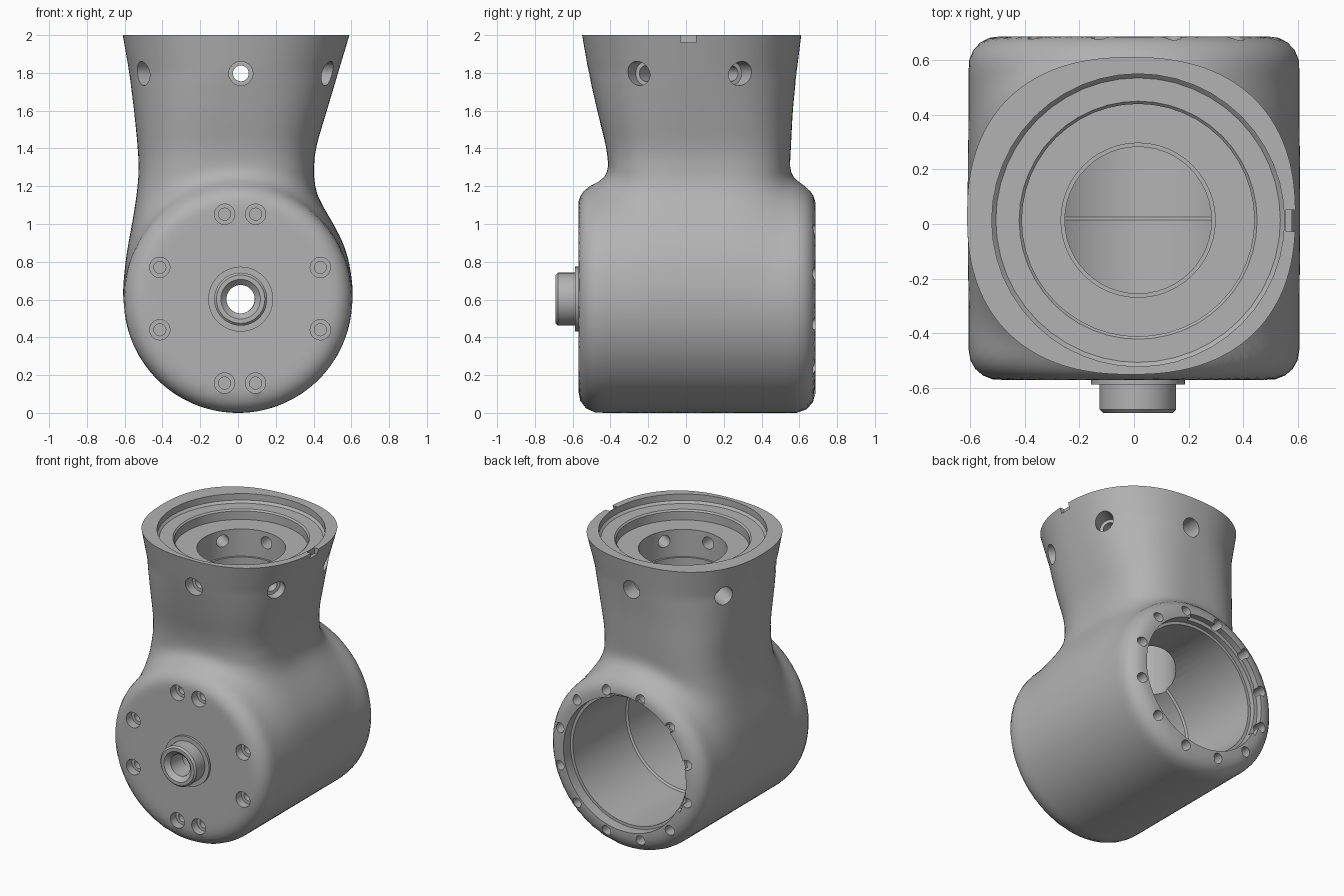
import bpy, bmesh
from math import sin, cos, pi, hypot, radians
from mathutils import Matrix, Vector

if "Cube" in bpy.data.objects:
    bpy.data.objects.remove(bpy.data.objects["Cube"])

grey = bpy.data.materials.new("plain grey")
grey.use_nodes = True
colour = (0.45, 0.45, 0.45, 1)
grey.diffuse_color = colour
grey.node_tree.nodes["Principled BSDF"].inputs["Base Color"].default_value = colour

AXIS_Z = 0.605          # height of the barrel axis
SEG = 144               # points around the housing


def make(name, bm):
    bmesh.ops.recalc_face_normals(bm, faces=bm.faces)
    me = bpy.data.meshes.new(name)
    bm.to_mesh(me)
    bm.free()
    me.materials.append(grey)
    ob = bpy.data.objects.new(name, me)
    bpy.context.collection.objects.link(ob)
    return ob


def bridge(bm, a, b):
    n = len(a)
    for i in range(n):
        j = (i + 1) % n
        bm.faces.new((a[i], a[j], b[j], b[i]))


def revolve(bm, profile, mat, seg=48, closed=False):
    """Spin (radius, height) points about local z."""
    rings = [[bm.verts.new(mat @ Vector((r * cos(2 * pi * i / seg), r * sin(2 * pi * i / seg), h)))
              for i in range(seg)] for r, h in profile]
    for a, b in zip(rings, rings[1:]):
        bridge(bm, a, b)
    if closed:
        bridge(bm, rings[-1], rings[0])
    else:
        bm.faces.new(rings[0])
        bm.faces.new(rings[-1])


def along_y(x, z):
    """Local z becomes world y."""
    return Matrix.Translation((x, 0, z)) @ Matrix.Rotation(-pi / 2, 4, 'X')


# Neck extents by height: z, left, right, front, back
NECK = [(.4, -.4, .4, -.3, .4), (.6, -.5, .5, -.35, .45), (.85, -.56, .53, -.42, .53),
        (1, -.56, .48, -.42, .54), (1.1, -.545, .435, -.42, .545), (1.2, -.53, .405, -.41, .545),
        (1.3, -.525, .4, -.41, .55), (1.4, -.53, .41, -.42, .555), (1.6, -.55, .47, -.47, .565),
        (1.8, -.575, .53, -.515, .585), (2, -.61, .59, -.55, .61), (2.2, -.645, .65, -.585, .635)]


def extents(z):
    z = max(NECK[0][0], z)
    for a, b in zip(NECK, NECK[1:]):
        if z <= b[0]:
            t = (z - a[0]) / (b[0] - a[0])
            return [p + (q - p) * t for p, q in zip(a[1:], b[1:])]


def neck(x, y, z):
    x0, x1, y0, y1 = [sum(v) / 3 for v in zip(*(extents(z + d) for d in (-.05, 0, .05)))]
    n = 2.35 + 1.2 * min(1, max(0, (1.8 - z) / .8))
    a, b = (x1 - x0) / 2, (y1 - y0) / 2
    u, v = abs(x - (x0 + x1) / 2) / a, abs(y - (y0 + y1) / 2) / b
    fade = 3 * max(0, .6 - z)       # the neck ends inside the barrel
    return ((u ** n + v ** n) ** (1 / n) - 1) * min(a, b) + fade


def barrel(x, y, z, r=.11):
    q = hypot(x, z - AXIS_Z) - .605 + r
    s = abs(y - .058) - .628 + r
    return min(max(q, s), 0) + hypot(max(q, 0), max(s, 0)) - r


def blend(p):
    a, b = barrel(*p), neck(*p)
    h = max(.12 - abs(a - b), 0) / .12
    return min(a, b) - h * h * .03


def surface(z, way):
    """Point where a ray from the core leaves the blended shape."""
    origin = Vector((0, .05, z))
    lo, hi = 0, 1.3
    for _ in range(16):
        mid = (lo + hi) / 2
        if blend(origin + way * mid) < 0:
            lo = mid
        else:
            hi = mid
    return origin + way * lo


# Housing: barrel blended into a flared neck
bm = bmesh.new()
angles = [2 * pi * i / SEG for i in range(SEG)]
rings = []
for k in range(25, 0, -1):
    tilt = pi / 2 * k / 26
    rings.append([surface(AXIS_Z, Vector((cos(tilt) * cos(a), cos(tilt) * sin(a), -sin(tilt)))) for a in angles])
STEPS = 54
for k in range(STEPS + 1):
    z = AXIS_Z + (2 - AXIS_Z) * k / STEPS
    rings.append([surface(z, Vector((cos(a), sin(a), 0))) for a in angles])
rings = [[bm.verts.new(p) for p in ring] for ring in rings]
for a, b in zip(rings, rings[1:]):
    bridge(bm, a, b)
pole = bm.verts.new((0, .05, 0))
for i in range(SEG):
    bm.faces.new((pole, rings[0][i], rings[0][(i + 1) % SEG]))
bm.faces.new(rings[-1])
housing = make("housing", bm)

cutters = []

# Barrel cavity with a stepped rear mouth and the shaft hole at the front
bm = bmesh.new()
revolve(bm, [(.08, -.8), (.08, -.46), (.43, -.46), (.43, .015), (.442, .025), (.442, .61),
             (.462, .61), (.462, .8)], along_y(.008, AXIS_Z), 64)
cutters.append(make("cavity_cutter", bm))

# Stepped socket in the neck
bm = bmesh.new()
revolve(bm, [(.268, .8), (.268, 1.68), (.282, 1.68), (.282, 1.87), (.425, 1.87), (.425, 1.93),
             (.435, 1.94), (.52, 1.94), (.535, 1.955), (.535, 2.1)], Matrix.Translation((.015, .014, 0)), 48)
cutters.append(make("socket_cutter", bm))

# Counterbored holes in the front face
bm = bmesh.new()
for sx in (-1, 1):
    for sz in (-1, 1):
        for x, z in ((.425, .165), (.082, .447)):
            revolve(bm, [(.054, -.7), (.054, -.51), (.032, -.51), (.032, -.465)],
                    along_y(.011 + x * sx, AXIS_Z + z * sz), 20)

# Screw holes round the rear rim
for k in range(12):
    a = radians(15 + 30 * k)
    revolve(bm, [(.034, .56), (.034, .8)], along_y(.008 + .51 * cos(a), AXIS_Z + .51 * sin(a)), 20)

# Radial screw holes round the neck, and the key notch in its rim
for k in range(6):
    spin = Matrix.Rotation(radians(30 + 60 * k), 4, 'Z') @ Matrix.Rotation(pi / 2, 4, 'Y')
    revolve(bm, [(.042, .15), (.042, .45), (.064, .45), (.064, .8)],
            Matrix.Translation((.015, .014, 1.797)) @ spin, 24)
bmesh.ops.create_cube(bm, size=1, matrix=Matrix.Translation((.6, .012, 2)) @ Matrix.Diagonal((.09, .08, .08, 1)))
cutters.append(make("hole_cutter", bm))

# Locating recess along part of the rear rim
bm = bmesh.new()
loops = []
for k in range(25):
    a = radians(78 + 128 * k / 24)
    loops.append([bm.verts.new((.008 + r * cos(a), y, AXIS_Z + r * sin(a)))
                  for r, y in ((.44, .645), (.488, .645), (.488, .8), (.44, .8))])
for a, b in zip(loops, loops[1:]):
    bridge(bm, a, b)
bm.faces.new(loops[0])
bm.faces.new(loops[-1])
cutters.append(make("recess_cutter", bm))

bpy.context.view_layer.objects.active = housing
for cutter in cutters:
    cutter.hide_render = True
    mod = housing.modifiers.new(cutter.name, 'BOOLEAN')
    mod.operation = 'DIFFERENCE'
    mod.solver = 'EXACT'
    mod.object = cutter
    bpy.ops.object.modifier_apply(modifier=mod.name)
for cutter in cutters:
    bpy.data.objects.remove(cutter)

# Hollow shaft boss with a collar on the front face
bm = bmesh.new()
revolve(bm, [(.075, -.53), (.172, -.53), (.172, -.587), (.14, -.587), (.14, -.678), (.128, -.69),
             (.105, -.69), (.075, -.66)], along_y(.014, AXIS_Z - .003), 48, closed=True)
boss = make("shaft_boss", bm)

bpy.ops.object.select_all(action='DESELECT')
for ob in (housing, boss):
    ob.select_set(True)
bpy.ops.object.shade_smooth_by_angle(angle=radians(30))
